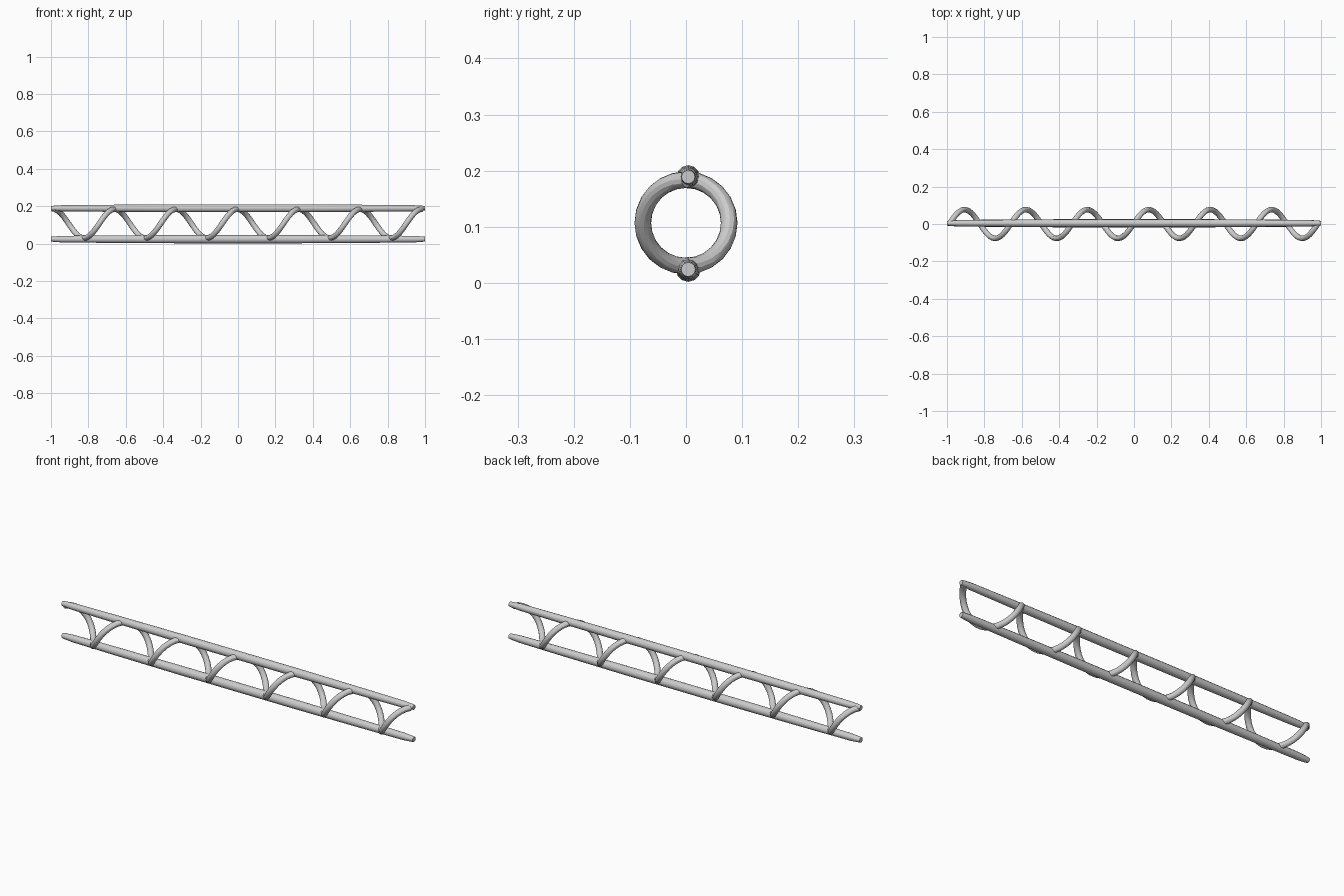
import bpy
from math import sin, cos, tau

if "Cube" in bpy.data.objects:
    bpy.data.objects.remove(bpy.data.objects["Cube"])


def tube(name, pts, radius, sides_res=4):
    """Round tube through (x, y, z, radius scale) points, as a capped smooth mesh."""
    cu = bpy.data.curves.new(name, 'CURVE')
    cu.dimensions = '3D'
    cu.bevel_depth = radius
    cu.bevel_resolution = sides_res
    cu.use_fill_caps = True
    sp = cu.splines.new('POLY')
    sp.points.add(len(pts) - 1)
    for p, (x, y, z, r) in zip(sp.points, pts):
        p.co = (x, y, z, 1)
        p.radius = r
    ob = bpy.data.objects.new(name, cu)
    bpy.context.collection.objects.link(ob)
    bpy.ops.object.select_all(action='DESELECT')
    ob.select_set(True)
    bpy.context.view_layer.objects.active = ob
    bpy.ops.object.convert(target='MESH')
    bpy.ops.object.shade_smooth_by_angle()
    return bpy.context.object


# Long rails: slightly swollen in the middle, tapered at both ends
taper = [(1.0, 0.58), (0.985, 0.66), (0.94, 0.8), (0.7, 0.9), (0.33, 1.0)]
profile = [(-x, r) for x, r in taper] + [(x, r) for x, r in reversed(taper)]
for name, z, rad in (("top_rail", 0.189, 0.0208), ("bottom_rail", 0.024, 0.022)):
    tube(name, [(x, 0.004, z, r) for x, r in profile], rad)

# Six-turn spiral brace winding between the rails
turns, steps, x0, x1 = 6, 24, -0.988, 0.982
n = turns * steps
spiral = []
for i in range(n + 1):
    a = tau * i / steps
    spiral.append((x0 + (x1 - x0) * i / n, 0.077 * sin(a), 0.107 + 0.077 * cos(a), 1))
tube("spiral_brace", spiral, 0.0148)
